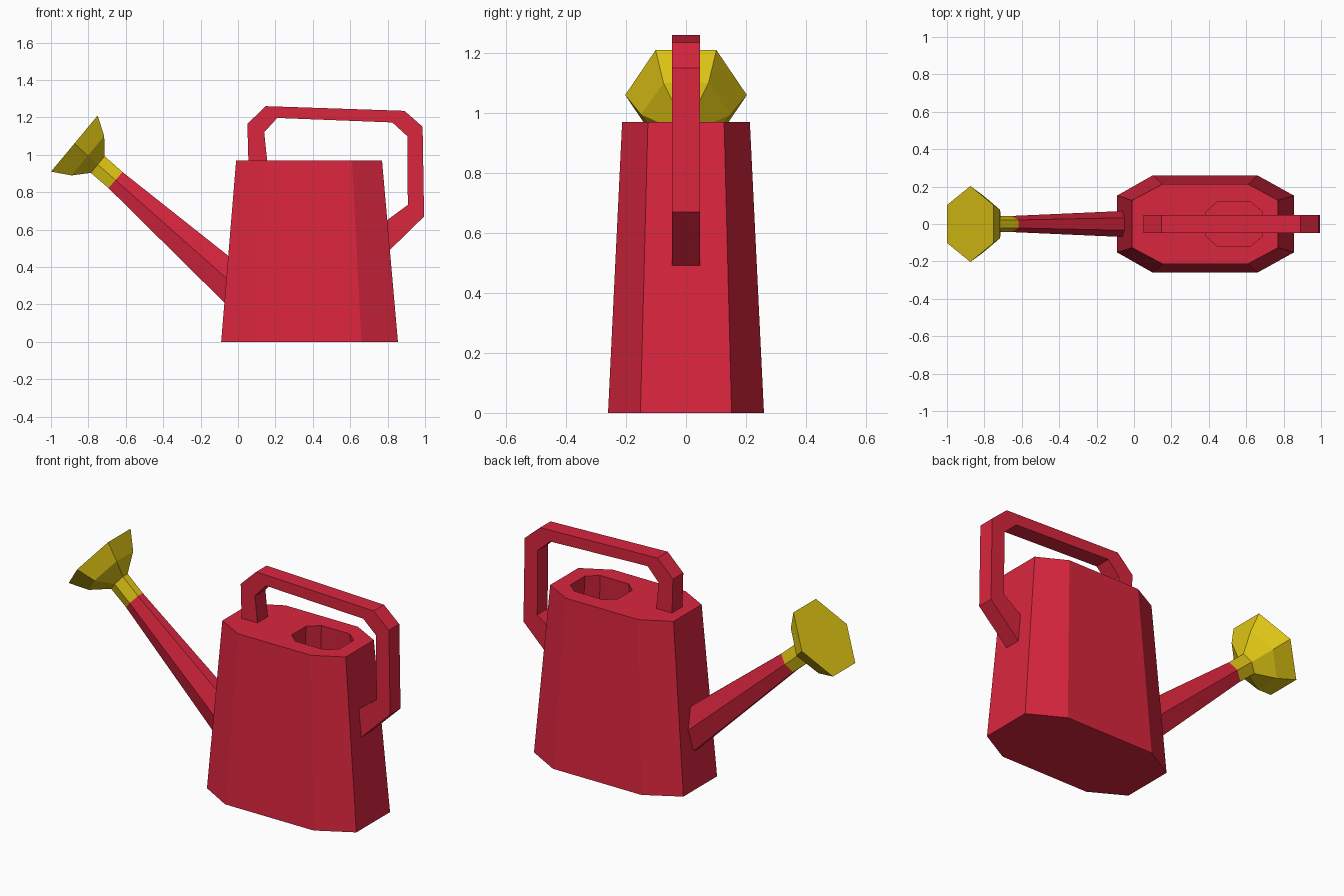
import bpy, bmesh
from mathutils import Vector

if "Cube" in bpy.data.objects:
    bpy.data.objects.remove(bpy.data.objects["Cube"])


def material(name, rgb):
    m = bpy.data.materials.new(name)
    m.diffuse_color = (*rgb, 1)
    m.use_nodes = True
    m.node_tree.nodes["Principled BSDF"].inputs["Base Color"].default_value = m.diffuse_color
    return m


RED = material("red", (0.70, 0.019, 0.048))
YELLOW = material("yellow", (0.74, 0.56, 0.007))


def loft(name, rings, mat, cap_start=True, cap_end=True):
    """Skin a list of equal-length vertex rings."""
    bm = bmesh.new()
    loops = [[bm.verts.new(p) for p in ring] for ring in rings]
    n = len(loops[0])
    for a, b in zip(loops, loops[1:]):
        for i in range(n):
            j = (i + 1) % n
            bm.faces.new((a[i], a[j], b[j], b[i]))
    if cap_start:
        bm.faces.new(loops[0])
    if cap_end:
        bm.faces.new(loops[-1])
    bmesh.ops.recalc_face_normals(bm, faces=bm.faces)
    me = bpy.data.meshes.new(name)
    bm.to_mesh(me)
    bm.free()
    me.materials.append(mat)
    ob = bpy.data.objects.new(name, me)
    bpy.context.collection.objects.link(ob)
    return ob


def octagon(x0, x1, cut0, cut1, y_end, y_side, z):
    """Elongated octagon, symmetric in y."""
    half = [(x0, y_end), (cut0, y_side), (cut1, y_side), (x1, y_end)]
    return [(x, -y, z) for x, y in half] + [(x, y, z) for x, y in reversed(half)]


def hexagon(x, z, direction, height, width):
    """Six-sided ring across an axis in the xz plane, corners pointing to +-y."""
    c = Vector((x, 0, z))
    d = Vector((direction[0], 0, direction[1])).normalized()
    up = Vector((d.z, 0, -d.x))
    side = Vector((0, 1, 0))
    pattern = [(1, 0), (.5, 1), (-.5, 1), (-1, 0), (-.5, -1), (.5, -1)]
    return [c + side * (s * width) + up * (u * height) for s, u in pattern]


# tapered can body with a filling hole in the top
loft("can_body", [
    octagon(-0.09, 0.855, 0.10, 0.66, 0.152, 0.26, 0),
    octagon(-0.01, 0.77, 0.152, 0.61, 0.127, 0.213, 0.97),
    octagon(0.385, 0.685, 0.445, 0.625, 0.066, 0.117, 0.97),
    octagon(0.365, 0.705, 0.43, 0.64, 0.075, 0.13, 0.72),
], RED, cap_end=False)

# spout
AXIS = (-0.655, 0.58)
loft("spout", [
    hexagon(0.0, 0.285, AXIS, 0.105, 0.072),
    hexagon(-0.655, 0.865, AXIS, 0.057, 0.043),
], RED)

# sprinkler rose with its neck
ROSE = (-0.77, 0.64)
loft("sprinkler_rose", [
    hexagon(-0.655, 0.865, AXIS, 0.057, 0.043),
    hexagon(-0.75, 0.948, ROSE, 0.058, 0.043),
    hexagon(-0.803, 0.995, ROSE, 0.137, 0.15),
    hexagon(-0.875, 1.06, ROSE, 0.195, 0.203),
], YELLOW)

# handle: outer and inner profile points, given the same thickness throughout
outer = [(0.056, 0.95), (0.05, 1.165), (0.148, 1.26), (0.89, 1.235),
         (0.987, 1.15), (0.995, 0.67), (0.79, 0.47)]
inner = [(0.158, 0.95), (0.14, 1.12), (0.21, 1.197), (0.825, 1.173),
         (0.905, 1.10), (0.908, 0.732), (0.78, 0.638)]
W = 0.047
loft("handle", [
    [(a[0], -W, a[1]), (a[0], W, a[1]), (b[0], W, b[1]), (b[0], -W, b[1])]
    for a, b in zip(outer, inner)
], RED)
